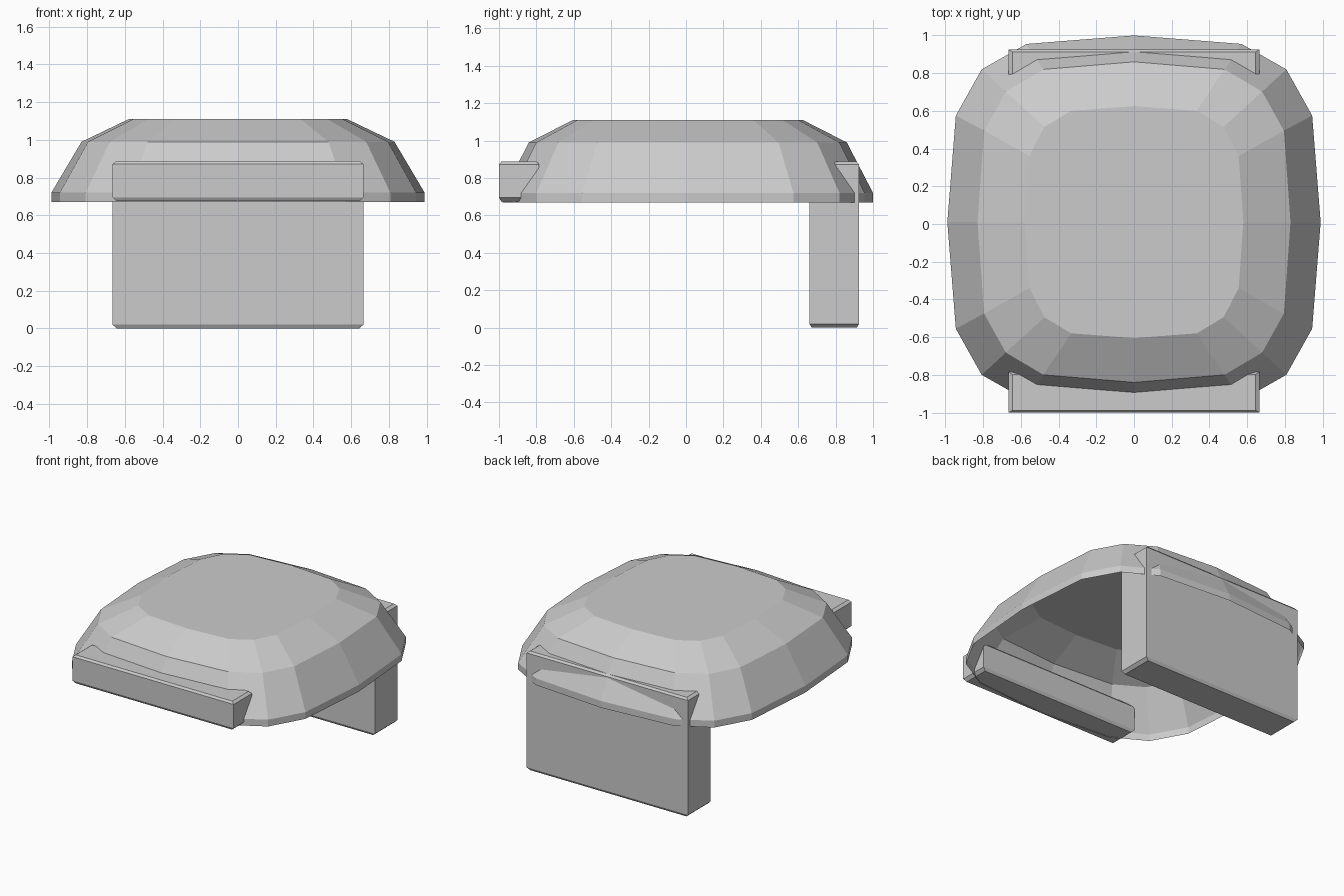
import bpy, bmesh

if "Cube" in bpy.data.objects:
    bpy.data.objects.remove(bpy.data.objects["Cube"])


def make_object(name, rings, cap_start):
    """Skin a stack of equal-length rings, capping the last (and maybe the first)."""
    bm = bmesh.new()
    loops = [[bm.verts.new(p) for p in ring] for ring in rings]
    n = len(loops[0])
    for low, high in zip(loops, loops[1:]):
        for i in range(n):
            j = (i + 1) % n
            bm.faces.new((low[i], low[j], high[j], high[i]))
    bm.faces.new(loops[-1])
    if cap_start:
        bm.faces.new(loops[0][::-1])
    mesh = bpy.data.meshes.new(name)
    bm.to_mesh(mesh)
    bm.free()
    obj = bpy.data.objects.new(name, mesh)
    bpy.context.collection.objects.link(obj)
    return obj


def dome_ring(quarter, z, cy=0.01):
    """Mirror a quarter outline (from +x axis to +y axis) into a closed ring."""
    half = quarter + [(-x, y) for x, y in quarter[-2::-1]]
    full = half + [(x, -y) for x, y in half[-2:0:-1]]
    return [(x, y + cy, z) for x, y in full]


def rim_block(name, hx, y0, y1, z0, z1):
    """Box with chamfered top and bottom rims."""
    def ring(z, ix, iy):
        return [(-hx + ix, y0 + iy, z), (hx - ix, y0 + iy, z),
                (hx - ix, y1 - iy, z), (-hx + ix, y1 - iy, z)]
    return make_object(name, [ring(z0, 0.022, 0.012), ring(z0 + 0.02, 0, 0),
                              ring(z1 - 0.015, 0, 0), ring(z1, 0.02, 0.012)], True)


# Open-bottomed faceted dome
outer = [(0.99, 0), (0.945, 0.565), (0.808, 0.81), (0.57, 0.945), (0, 0.99)]
middle = [(0.83, 0), (0.795, 0.485), (0.68, 0.692), (0.48, 0.81), (0, 0.85)]
top = [(0.58, 0), (0.555, 0.35), (0.475, 0.505), (0.333, 0.59), (0, 0.615)]
make_object("dome_shell", [dome_ring(outer, 0.67), dome_ring(outer, 0.72),
                           dome_ring(middle, 0.99), dome_ring(top, 1.11)], False)

# Short bar at the front and tall plate at the back
rim_block("front_bar", 0.665, -1.0, -0.785, 0.675, 0.887)
rim_block("back_plate", 0.665, 0.66, 0.925, 0.0, 0.887)
